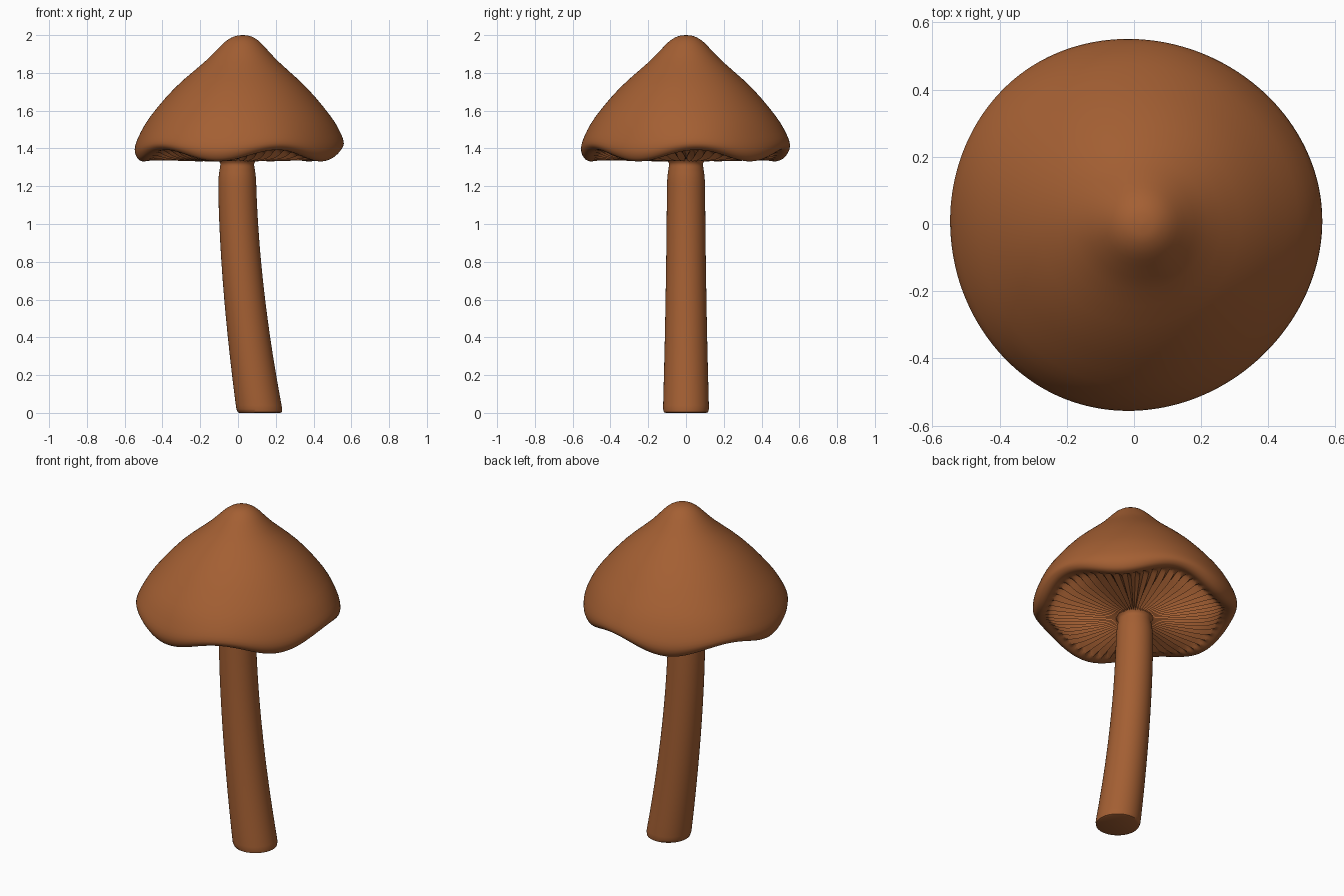
import bpy, bmesh, math
from math import sin, cos, radians

if "Cube" in bpy.data.objects:
    bpy.data.objects.remove(bpy.data.objects["Cube"])

brown = bpy.data.materials.new("warm_brown")
brown.diffuse_color = (0.37, 0.115, 0.033, 1.0)
brown.use_nodes = True
brown.node_tree.nodes["Principled BSDF"].inputs["Base Color"].default_value = brown.diffuse_color


def smooth_profile(points, steps):
    """Catmull-Rom curve through tuples of any length."""
    pts = [points[0]] + points + [points[-1]]
    out = []
    for i in range(1, len(pts) - 2):
        for s in range(steps):
            t = s / steps
            out.append([0.5 * (2 * b + (c - a) * t + (2 * a - 5 * b + 4 * c - d) * t * t
                               + (3 * b - a - 3 * c + d) * t ** 3)
                        for a, b, c, d in zip(*pts[i - 1:i + 3])])
    return out + [list(points[-1])]


def loft(name, rows, segs, place, angle):
    """Skin rings of points given by place(row, theta) and cap both ends."""
    bm = bmesh.new()
    rings = [[bm.verts.new(place(row, math.tau * k / segs)) for k in range(segs)]
             for row in rows]
    for a, b in zip(rings, rings[1:]):
        for k in range(segs):
            n = (k + 1) % segs
            bm.faces.new((a[k], a[n], b[n], b[k]))
    bm.faces.new(rings[0])
    bm.faces.new(rings[-1][::-1])
    bmesh.ops.recalc_face_normals(bm, faces=bm.faces)
    mesh = bpy.data.meshes.new(name)
    bm.to_mesh(mesh)
    bm.free()
    obj = bpy.data.objects.new(name, mesh)
    bpy.context.collection.objects.link(obj)
    mesh.materials.append(brown)
    bpy.ops.object.select_all(action='DESELECT')
    obj.select_set(True)
    bpy.context.view_layer.objects.active = obj
    bpy.ops.object.shade_smooth_by_angle(angle=radians(angle))
    return obj


# Cap with wavy rim and gills: radius, height, rim wave weight, gill depth
cap_rows = smooth_profile([
    (0.004, 2.0, 0, 0), (0.045, 1.993, 0, 0), (0.09, 1.966, 0, 0), (0.145, 1.91, 0, 0),
    (0.20, 1.855, 0, 0), (0.35, 1.72, 0, 0), (0.477, 1.57, 0.1, 0),
    (0.535, 1.47, 0.35, 0), (0.553, 1.41, 0.6, 0), (0.54, 1.375, 0.9, 0),
    (0.515, 1.362, 1, 0), (0.485, 1.364, 1, 0.1), (0.45, 1.355, 0.6, 0.8),
    (0.38, 1.342, 0.2, 1), (0.22, 1.333, 0, 1), (0.12, 1.333, 0, 0.7),
    (0.085, 1.335, 0, 0.2), (0.05, 1.35, 0, 0)], 3)
GILLS = 60


def place_cap(row, t):
    r, z, wave, gill = row
    edge = min(1, r / 0.5) ** 2
    r *= 1 + 0.012 * edge * cos(3 * (t - radians(8)))
    z -= 0.03 * wave * cos(5 * (t + radians(30)))
    z += 0.035 * max(gill, 0) * (0.5 - 0.5 * cos(GILLS * t))
    lean = 0.025 * max(0, (z - 1.4) / 0.6)
    return (r * cos(t) + lean, r * sin(t), z)


loft("cap", cap_rows, GILLS * 4, place_cap, 60)

# Curved stem: radius, height
stem_rows = [(0.108, 0.0), (0.117, 0.004), (0.121, 0.02)]
stem_rows += smooth_profile([(0.121, 0.04), (0.112, 0.4), (0.105, 0.8), (0.101, 1.15),
                             (0.099, 1.24), (0.093, 1.29), (0.09, 1.32), (0.105, 1.345),
                             (0.11, 1.37)], 4)


def place_stem(row, t):
    r, z = row
    bend = 0.12 * max(0, 1 - z / 1.25) ** 1.7 - 0.004
    return (r * cos(t) + bend, r * sin(t), z)


loft("stem", stem_rows, 64, place_stem, 50)
